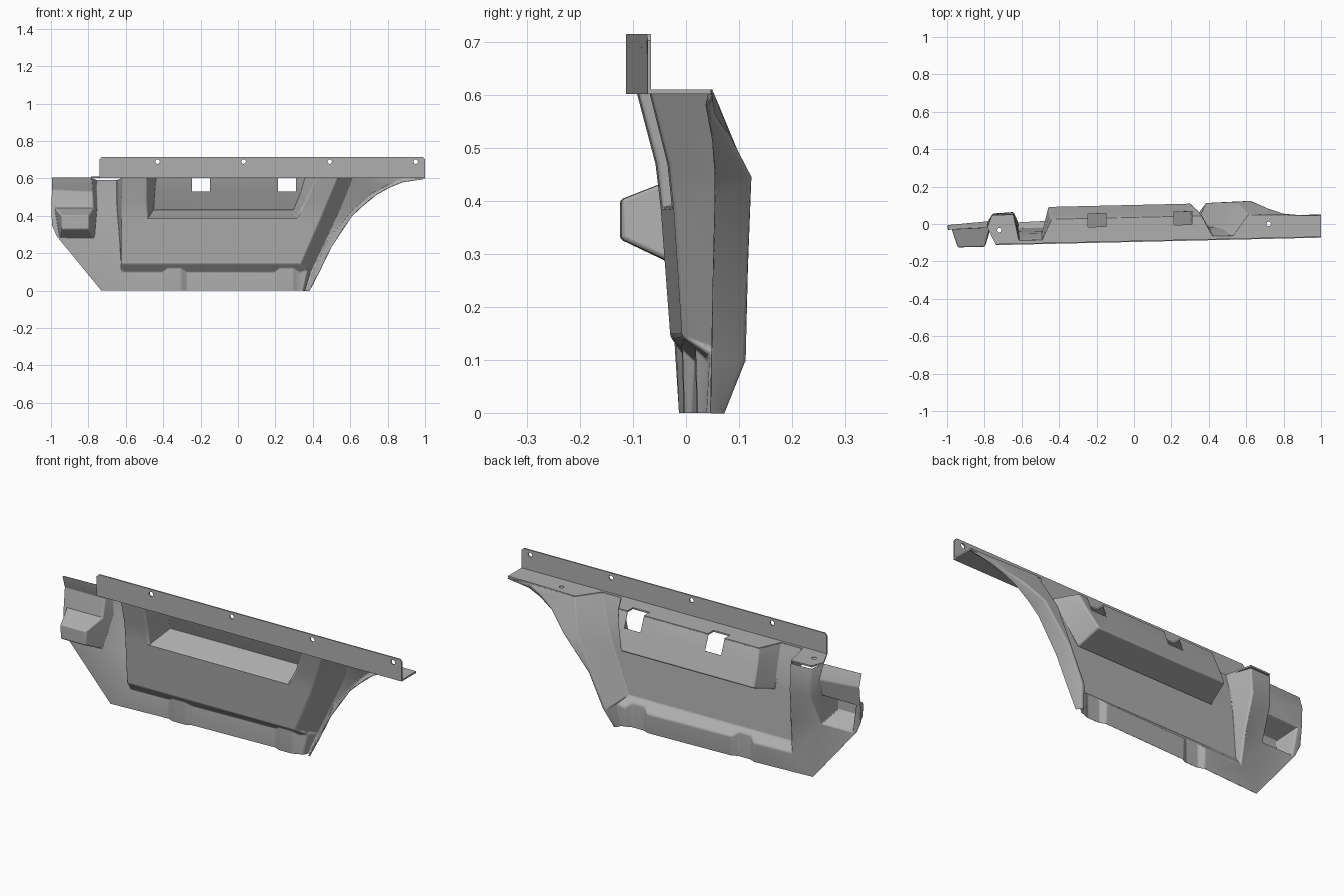
import bpy, bmesh, math
from mathutils import Vector

cube = bpy.data.objects.get("Cube")
if cube:
    bpy.data.objects.remove(cube)

steel = bpy.data.materials.new("grey_steel")
steel.use_nodes = True
GREY = (0.43, 0.43, 0.43, 1)
steel.diffuse_color = GREY
steel.node_tree.nodes["Principled BSDF"].inputs["Base Color"].default_value = GREY
TOP = .603  # height of the ledge


def skew(p):
    # the whole pressing runs slightly backwards towards its left end
    return Vector((p[0], p[1] + 0.023 * p[0], p[2]))


def make(name, bm):
    bmesh.ops.recalc_face_normals(bm, faces=bm.faces)
    mesh = bpy.data.meshes.new(name)
    bm.to_mesh(mesh)
    bm.free()
    mesh.materials.append(steel)
    ob = bpy.data.objects.new(name, mesh)
    bpy.context.collection.objects.link(ob)
    return ob


def prism(name, pts, depth):
    # flat outline pushed along a vector
    bm = bmesh.new()
    face = bm.faces.new([bm.verts.new(skew(p)) for p in pts])
    new = bmesh.ops.extrude_face_region(bm, geom=[face])["geom"]
    bmesh.ops.translate(bm, vec=depth, verts=[v for v in new if isinstance(v, bmesh.types.BMVert)])
    return make(name, bm)


def cut(ob, pts, depth):
    cutter = prism("cutter", pts, depth)
    cutter.hide_render = True
    mod = ob.modifiers.new("hole", "BOOLEAN")
    mod.operation = "DIFFERENCE"
    mod.solver = "EXACT"
    mod.object = cutter
    bpy.context.view_layer.objects.active = ob
    bpy.ops.object.modifier_apply(modifier=mod.name)
    bpy.data.objects.remove(cutter)


def ring(r, n=14):
    return [(r * math.cos(i * math.tau / n), r * math.sin(i * math.tau / n)) for i in range(n)]


# corner points of the pressed sheet
P = {}


def row(prefix, *pts):
    for i, p in enumerate(pts, 1):
        P[prefix + str(i)] = p


# left side: top lip, deep column, outer edge
row("a", (-.995, -.005, TOP), (-.785, 0, TOP))
row("b", (-.995, .014, .54), (-.78, .03, .53))
row("c", (-.76, .064, .592), (-.645, .066, .592))
row("d", (-.755, .07, .45), (-.645, .075, .46))
row("e", (-.63, .045, .28))
row("g", (-.997, .008, .44), (-.995, 0, .35), (-.968, -.006, .29))
# hollow box on the left side
row("p", (-.975, .003, .44), (-.775, 0, .44), (-.77, -.005, .285), (-.95, -.005, .285))
row("q", (-.94, -.1, .4), (-.8, -.1, .4), (-.8, -.1, .33), (-.94, -.1, .33))


def edge(prefix, xs):
    # vertical edge lying in the raised front
    depth = [(-.075, TOP), (-.04, .47), (-.03, .385), (-.012, .145)]
    row(prefix, *[(x, y, z) for x, (y, z) in zip(xs, depth)])


edge("W", (-.615, -.618, -.62, -.622))
edge("L", (-.49, -.49, -.485))
edge("R", (.42, .36, .31))
edge("E", (.53, .475, .44, .335))
# right wing: foot of the wall, rear ridge, and outer curve folded forward
row("D", (.61, .035, TOP), (.548, .102, .445), (.385, .1, .1), (.355, .06, 0))
row("K", (.367, .061, 0), (.402, .1, .1), (.48, .103, .27), (.628, .106, .445),
    (.715, .064, .52), (.8, .035, .565))
row("O", (.38, .038, 0), (.432, .039, .1), (.5, .04, .24), (.607, .041, .4), (.66, .04, .45),
    (.74, .034, .515), (.81, .026, .553), (.88, .02, .58), (1, .024, .598))
P["T"] = (.88, .025, TOP)
# back wall of the recess
row("m", *[(x, .035, TOP) for x in (-.44, -.245, -.15, .215, .31, .36)])
row("n", *[(x, .062, .53) for x in (-.447, -.245, -.15, .215, .31, .34)])
row("k", *[(x, .1, .43) for x in (-.455, -.245, -.15, .2, .28, .3)])

# bottom skirt with two forward ribs
top, low = [(-.62, .02, .1)], [(-.73, .007, 0)]
for x in (-.34, .26):
    for dx, out in ((-.065, 0), (-.035, .022), (.035, .022), (.065, 0)):
        y = .032 + .018 * x
        top.append((x + dx, y - out, .1 + out))
        low.append((x + dx, y - .005 - out * .6, 0))
row("s", *top, (.37, .04, .112))
row("t", *low, (.345, .035, 0))

faces = ["a1 a2 b2 b1", "b1 b2 p2 p1 g1", "g1 p1 p4 g3 g2", "g3 p4 p3 t1", "p3 e1 s1", "p3 s1 t1",
         "a2 c1 d1 b2", "b2 d1 p2", "p2 d1 p3", "c1 c2 d2 d1", "d1 d2 e1 p3",
         "q1 q2 q3 q4", "p1 p2 q2 q1", "p2 p3 q3 q2", "p3 p4 q4 q3", "p4 p1 q1 q4",
         "c2 W1 W2 d2", "d2 W2 W3 e1", "e1 W3 W4 s1",
         "W1 L1 L2 W2", "W2 L2 L3 W3", "R1 E1 E2 R2", "R2 E2 E3 R3",
         "W3 L3 R3 E3 E4 W4",
         "L1 m1 n1 L2", "L2 n1 k1 L3", "R1 m6 n6 R2", "R2 n6 k6 R3",
         "L3 k1 k2 k3 k4 k5 k6 R3",
         "E1 D1 D2 E2", "E2 D2 E3", "E3 D2 D3", "E3 D3 E4", "E4 D3 s10", "s10 D3 D4 t10",
         "D4 K1 K2 D3", "D3 K2 K3", "D3 K3 D2", "K3 K4 D2", "D2 K4 K5 D1", "D1 K5 K6 T",
         "K1 O1 O2 K2", "K2 O2 O3 K3", "K3 O3 O4 K4", "K4 O4 O5", "K4 O5 O6 K5",
         "K5 O6 O7 K6", "K6 O7 O8", "K6 O8 T", "T O8 O9",
         "W4 E4 s10 s9 s8 s7 s6 s5 s4 s3 s2 s1"]
for i in range(1, 6):
    faces.append(f"n{i} n{i+1} k{i+1} k{i}")
    if i not in (2, 4):  # slots stay open
        faces.append(f"m{i} m{i+1} n{i+1} n{i}")
for i in range(1, 10):
    faces.append(f"s{i} s{i+1} t{i+1} t{i}")

# pressed panel
bm = bmesh.new()
verts = {k: bm.verts.new(skew(p)) for k, p in P.items()}
for f in faces:
    bm.faces.new([verts[n] for n in f.split()])
panel = make("pressed_panel", bm)
bevel = panel.modifiers.new("soft_folds", "BEVEL")
bevel.width = .008
bevel.segments = 2
bevel.angle_limit = math.radians(25)
sheet = panel.modifiers.new("sheet", "SOLIDIFY")
sheet.thickness = .007
sheet.offset = 0

# top ledge following the pressed outline
names = "a2 c1 c2 W1 L1 m1 m6 R1 E1 D1 T O9".split()
z = TOP - .001
outline = [(P[n][0], P[n][1], z) for n in names] + [(1, -.094, z), (-.74, -.094, z)]
ledge = prism("top_ledge", outline, (0, 0, .008))
for x0, x1 in ((-.245, -.15), (.215, .31)):
    cut(ledge, [(x0, -.01, .55), (x1, -.01, .55), (x1, .08, .55), (x0, .08, .55)], (0, 0, .1))
for x in (-.72, .72):
    cut(ledge, [(x + u, -.016 + v, .55) for u, v in ring(.012)], (0, 0, .1))

# upright mounting flange with bolt holes
c = .012
flange = prism("mounting_flange", [(-.74, -.096, z), (1, -.096, z), (1, -.096, .715 - c),
               (1 - c, -.096, .715), (-.74 + c, -.096, .715), (-.74, -.096, .715 - c)], (0, .007, 0))
for x in (-.43, .03, .49, .95):
    cut(flange, [(x + u, -.2, .69 + v) for u, v in ring(.012)], (0, .3, 0))

# smooth folds, crisp sheet edges
for ob in (panel, ledge, flange):
    bpy.ops.object.select_all(action="DESELECT")
    ob.select_set(True)
    bpy.context.view_layer.objects.active = ob
    bpy.ops.object.shade_smooth_by_angle(angle=math.radians(30))
flat = panel.modifiers.new("flat_faces", "WEIGHTED_NORMAL")
flat.keep_sharp = True
